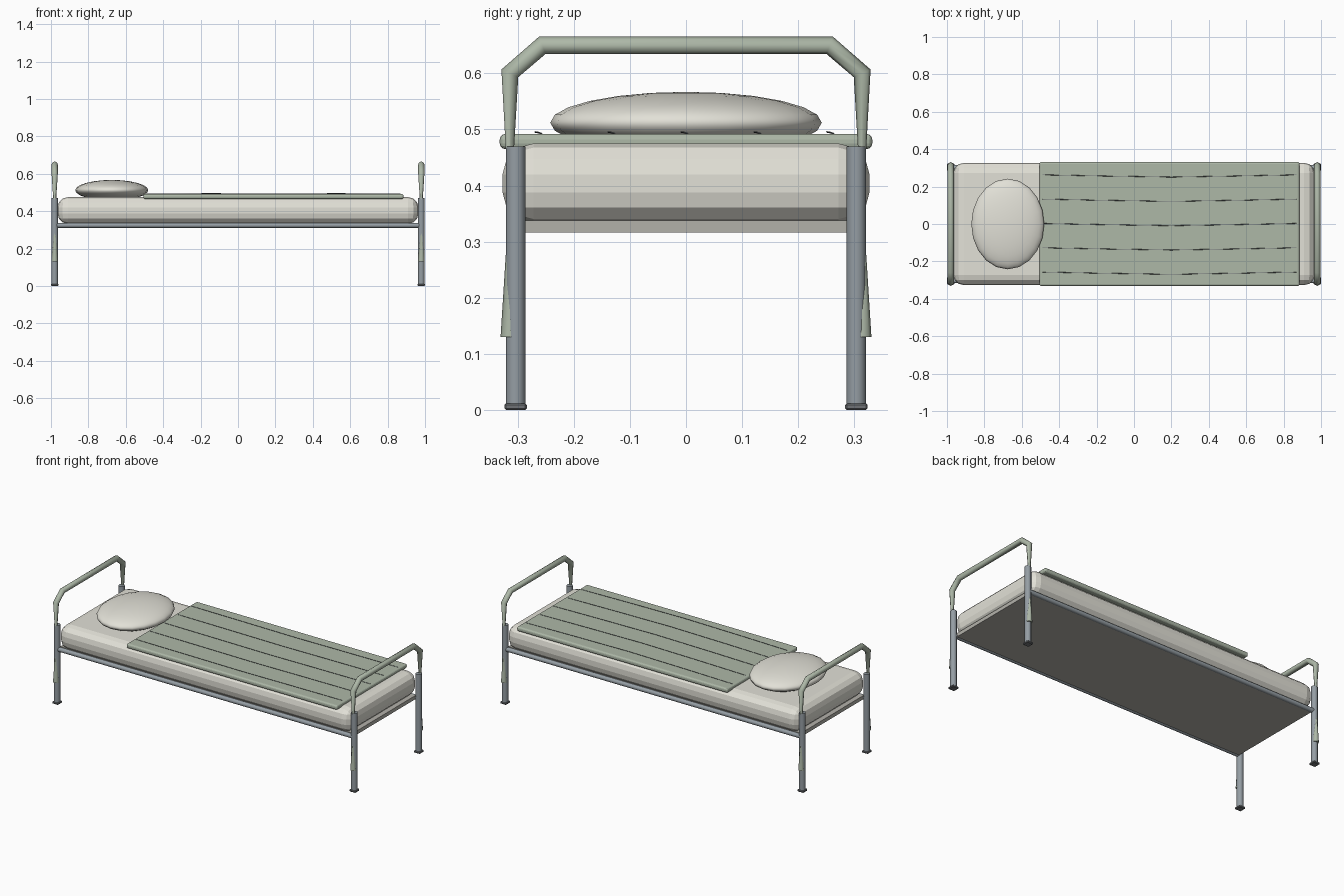
import bpy, math

if "Cube" in bpy.data.objects:
    bpy.data.objects.remove(bpy.data.objects["Cube"])

def material(name, rgb):
    m = bpy.data.materials.new(name)
    m.diffuse_color = (*rgb, 1)
    m.use_nodes = True
    m.node_tree.nodes["Principled BSDF"].inputs["Base Color"].default_value = m.diffuse_color
    return m

cloth = material("cloth", (0.76, 0.75, 0.68))
green = material("green", (0.42, 0.48, 0.39))
steel = material("steel", (0.30, 0.34, 0.37))
dark = material("dark", (0.16, 0.17, 0.18))
base = material("base", (0.45, 0.44, 0.40))

def finish(name, mat, smooth=True):
    o = bpy.context.object
    o.name = name
    o.data.materials.append(mat)
    if smooth:
        bpy.ops.object.shade_smooth_by_angle(angle=math.radians(35))
    return o

def box(name, x, y, z, mat, bevel=0, segments=1, smooth=False):
    bpy.ops.mesh.primitive_cube_add(size=1, location=[sum(r) / 2 for r in (x, y, z)])
    o = bpy.context.object
    o.scale = [r[1] - r[0] for r in (x, y, z)]
    bpy.ops.object.transform_apply(location=False, rotation=False, scale=True)
    if bevel:
        b = o.modifiers.new("bevel", 'BEVEL')
        b.width, b.segments = bevel, segments
        bpy.ops.object.modifier_apply(modifier="bevel")
    return finish(name, mat, smooth)

def rod(name, loc, r, depth, rot, mat, sides=12):
    bpy.ops.mesh.primitive_cylinder_add(vertices=sides, radius=r, depth=depth, location=loc, rotation=rot)
    return finish(name, mat)

def tube(name, points, radii, r, mat, res=2):
    c = bpy.data.curves.new(name, 'CURVE')
    c.dimensions = '3D'
    c.bevel_depth, c.bevel_resolution, c.use_fill_caps = r, res, True
    s = c.splines.new('POLY')
    s.points.add(len(points) - 1)
    for p, co, k in zip(s.points, points, radii):
        p.co, p.radius = (*co, 1), k
    o = bpy.data.objects.new(name, c)
    bpy.context.collection.objects.link(o)
    c.materials.append(mat)
    return o

# bedding
box("mattress", (-0.965, 0.965), (-0.327, 0.327), (0.333, 0.475), cloth, 0.055, 3)
box("blanket", (-0.505, 0.885), (-0.332, 0.332), (0.465, 0.492), green, 0.010, 3)
bpy.ops.mesh.primitive_uv_sphere_add(segments=20, ring_count=12, location=(-0.675, 0, 0.512))
bpy.context.object.scale = (0.195, 0.242, 0.055)
finish("pillow", cloth)

# blanket stitch lines, bowed slightly in the middle
for i in range(5):
    y = -0.26 + 0.13 * i
    tube(f"stitch_{i}", [(-0.49, y + 0.003, 0.4925), (-0.18, y - 0.003, 0.4945), (0.2, y - 0.009, 0.4955),
                         (0.56, y - 0.003, 0.4945), (0.87, y + 0.003, 0.4925)], [1] * 5, 0.0015, dark, 0)

# support panel and side rails
box("base_panel", (-0.965, 0.965), (-0.295, 0.295), (0.316, 0.338), base)
for sy in (-1, 1):
    rod("side_rail", (0, sy * 0.303, 0.324), 0.013, 1.95, (0, math.pi / 2, 0), steel)

# legs, feet and end hoops whose uprights pinch inside the legs
for sx in (-1, 1):
    x = sx * 0.98
    for sy in (-1, 1):
        y = sy * 0.3035
        rod("leg", (x, y, 0.237), 0.0175, 0.466, (0, 0, 0), steel)
        box("foot", (x - 0.02, x + 0.02), (y - 0.02, y + 0.02), (0, 0.012), dark, 0.003)
    half = [(0.314, 0.13, 1), (0.314, 0.365, 0.1), (0.314, 0.60, 1), (0.256, 0.65, 1)]
    path = half + [(-y, z, k) for y, z, k in reversed(half)]
    tube("end_hoop", [(x, y, z) for y, z, k in path], [k for y, z, k in path], 0.0165, green)
